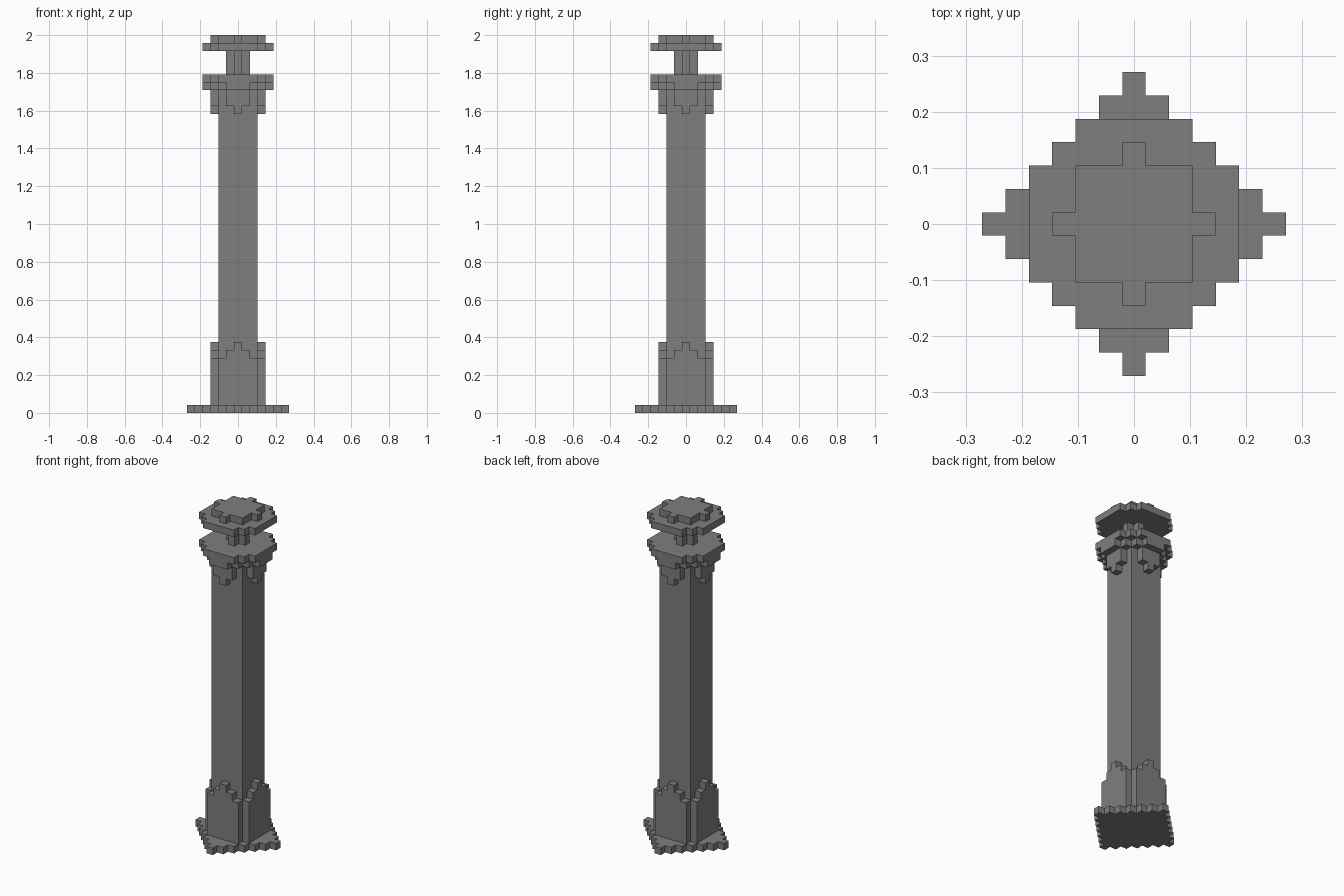
import bpy, bmesh, math
from mathutils import Matrix

cube = bpy.data.objects.get("Cube")
if cube:
    bpy.data.objects.remove(cube, do_unlink=True)

U = 2 / 48  # edge of one block; all sizes below are in blocks

stone = bpy.data.materials.new("grey_stone")
stone.use_nodes = True
grey = (0.21, 0.21, 0.21, 1)
stone.diffuse_color = grey
stone.node_tree.nodes["Principled BSDF"].inputs["Base Color"].default_value = grey


def stairs(rows, start):
    """Corner points up the right edge of stacked rows; each row spans -w..w blocks."""
    points = []
    for k, w in enumerate(rows):
        top = start + k + 1
        following = rows[k + 1] if k + 1 < len(rows) else None
        if following != w:
            points.append((w + 0.5, top))
            if following is not None:
                points.append((following + 0.5, top))
    return points


def prism(name, outline, depth, place):
    """Extrude an outline along its local z, then move it into place."""
    bm = bmesh.new()
    face = bm.faces.new([bm.verts.new((x, y, 0)) for x, y in outline])
    result = bmesh.ops.extrude_face_region(bm, geom=[face])
    moved = [g for g in result["geom"] if isinstance(g, bmesh.types.BMVert)]
    bmesh.ops.translate(bm, vec=(0, 0, depth), verts=moved)
    bmesh.ops.transform(bm, matrix=Matrix.Scale(U, 4) @ place, verts=bm.verts)
    bmesh.ops.recalc_face_normals(bm, faces=bm.faces)
    mesh = bpy.data.meshes.new(name)
    bm.to_mesh(mesh)
    bm.free()
    mesh.materials.append(stone)
    obj = bpy.data.objects.new(name, mesh)
    bpy.context.collection.objects.link(obj)


def slab(name, rows, bottom, top):
    """Horizontal layer with a four-way symmetric stepped plan."""
    up = stairs(rows, -0.5)
    right = [(x, -y) for x, y in reversed(up)] + up
    outline = right + [(-x, y) for x, y in reversed(right)]
    prism(name, outline, top - bottom, Matrix.Translation((0, 0, bottom)))


def panels(name, rows, z, direction, inner):
    """One-block-thick stepped panel on each of the four sides."""
    right = [(rows[0] + 0.5, 0)] + stairs(rows, 0)
    right = [(x, z + direction * y) for x, y in right]
    outline = right + [(-x, y) for x, y in reversed(right)]
    stand = Matrix.Translation((0, -inner, 0)) @ Matrix.Rotation(math.pi / 2, 4, "X")
    for i, side in enumerate(("front", "left", "back", "right")):
        turn = Matrix.Rotation(i * math.pi / 2, 4, "Z")
        prism(f"{name}_{side}", outline, 1, turn @ stand)


# Foot and shaft
slab("base_plate", [6, 5, 4, 3, 2, 1, 0], 0, 1)
slab("shaft", [2, 2, 2], 1, 42)
panels("base_panel", [2] * 6 + [1, 0], 1, 1, 2.5)

# Capital
panels("capital_panel", [2, 1, 1, 0], 42, -1, 2.5)
panels("capital_bracket", [1], 42, -1, 3.5)
slab("capital_plate", [4, 4, 4, 3, 2], 42, 43)

# Neck and cap
slab("neck", [1, 0], 43, 46)
slab("cap_plate", [4, 4, 4, 3, 2], 46, 47)
slab("cap_crown", [3, 2, 2, 0], 47, 48)
